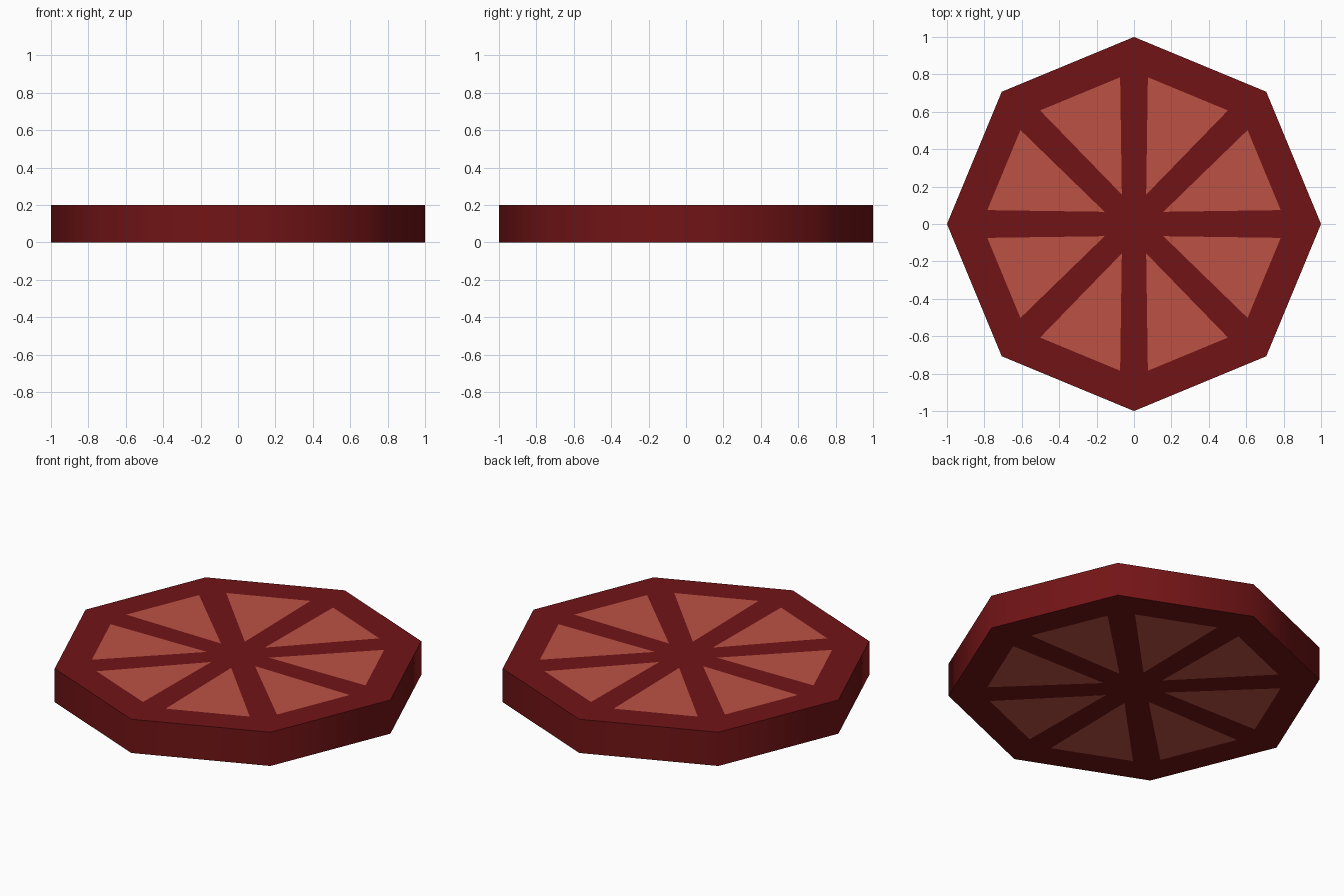
import bpy, bmesh, math

if "Cube" in bpy.data.objects:
    bpy.data.objects.remove(bpy.data.objects["Cube"])

SIDES, HEIGHT = 8, 0.2
STEP = 2 * math.pi / SIDES


def material(name, color):
    m = bpy.data.materials.new(name)
    m.diffuse_color = color
    m.use_nodes = True
    m.node_tree.nodes["Principled BSDF"].inputs["Base Color"].default_value = m.diffuse_color
    return m


bm = bmesh.new()


def polar(r, a, z):
    return bm.verts.new((r * math.cos(a), r * math.sin(a), z))


def cap(z, up):
    """Octagonal cap: one flush flesh triangle per wedge, framed by rind quads."""
    centre = bm.verts.new((0, 0, z))
    rim = [polar(1, i * STEP, z) for i in range(SIDES)]
    margin = math.radians(5.4)
    for i in range(SIDES):
        a = i * STEP
        outer = [centre, rim[i], rim[(i + 1) % SIDES]]
        inner = [polar(0.17, a + STEP / 2, z),
                 polar(0.788, a + margin, z),
                 polar(0.788, a + STEP - margin, z)]
        faces = [(inner, 1)]
        for j in range(3):
            k = (j + 1) % 3
            faces.append(([outer[j], outer[k], inner[k], inner[j]], 0))
        for verts, mat in faces:
            f = bm.faces.new(verts if up else verts[::-1])
            f.material_index = mat
    return rim


# Caps
bottom = cap(0, False)
top = cap(HEIGHT, True)

# Outer rind wall
for i in range(SIDES):
    j = (i + 1) % SIDES
    bm.faces.new((bottom[i], bottom[j], top[j], top[i]))

mesh = bpy.data.meshes.new("citrus_slice")
bm.to_mesh(mesh)
bm.free()
mesh.materials.append(material("rind", (0.17, 0.007, 0.008, 1)))
mesh.materials.append(material("flesh", (0.50, 0.082, 0.06, 1)))

slice_obj = bpy.data.objects.new("citrus_slice", mesh)
bpy.context.collection.objects.link(slice_obj)

# Smooth wall, crisp cap edges
bpy.context.view_layer.objects.active = slice_obj
slice_obj.select_set(True)
bpy.ops.object.shade_smooth_by_angle(angle=math.radians(50))
